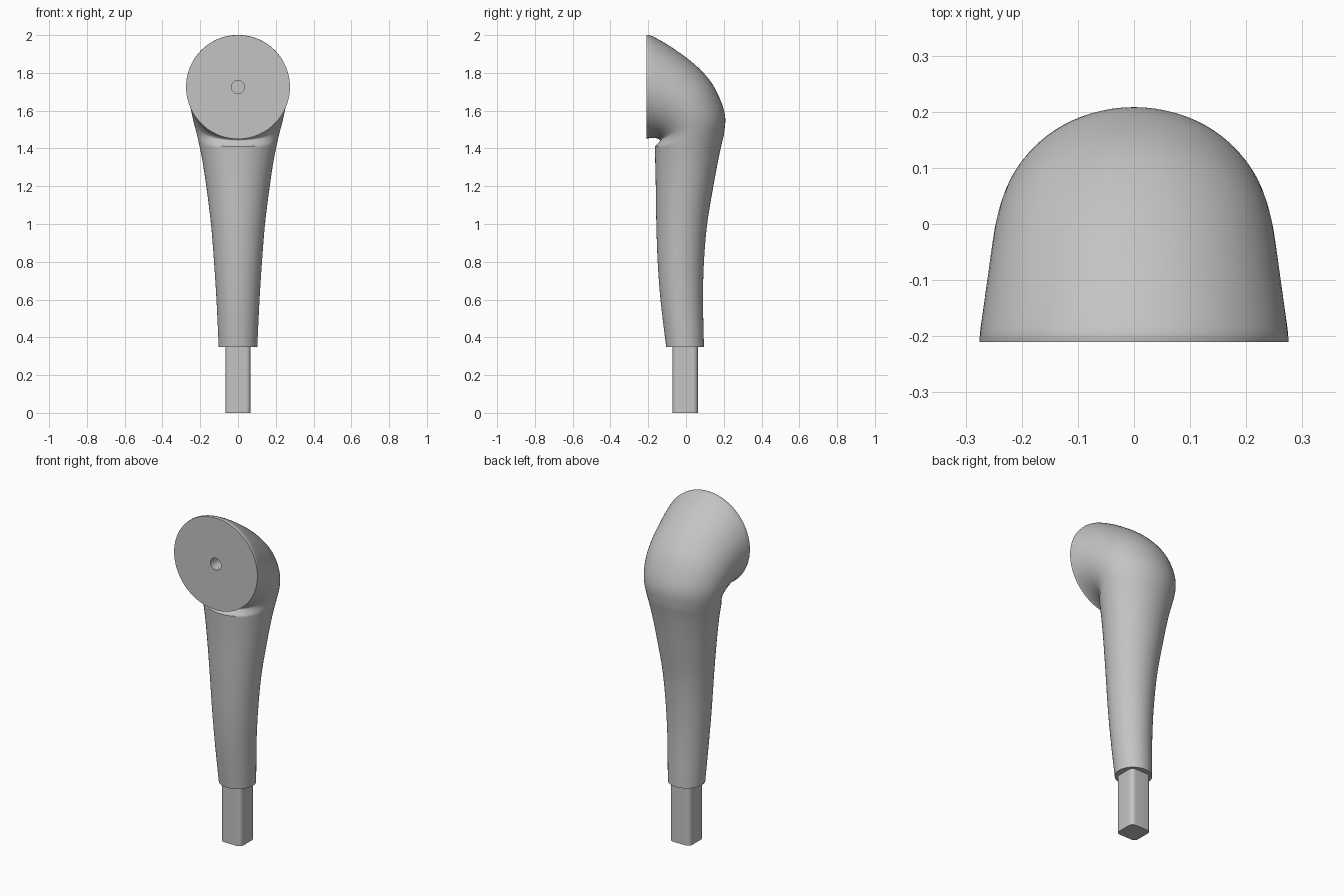
import bpy, bmesh, math
from mathutils import Vector

if "Cube" in bpy.data.objects:
    bpy.data.objects.remove(bpy.data.objects["Cube"])

grey = bpy.data.materials.new("light grey")
grey.diffuse_color = (0.55, 0.55, 0.55, 1)
grey.use_nodes = True
grey.node_tree.nodes["Principled BSDF"].inputs["Base Color"].default_value = grey.diffuse_color


def finish(name, bm):
    bmesh.ops.recalc_face_normals(bm, faces=bm.faces[:])
    me = bpy.data.meshes.new(name)
    bm.to_mesh(me)
    bm.free()
    ob = bpy.data.objects.new(name, me)
    me.materials.append(grey)
    bpy.context.collection.objects.link(ob)
    bpy.ops.object.select_all(action='DESELECT')
    ob.select_set(True)
    bpy.context.view_layer.objects.active = ob
    bpy.ops.object.shade_smooth_by_angle(angle=math.radians(35))
    return ob


def skin(bm, rings):
    """Join closed rings of points with quads and cap both ends."""
    loops = [[bm.verts.new(p) for p in r] for r in rings]
    n = len(loops[0])
    for a, b in zip(loops, loops[1:]):
        for i in range(n):
            j = (i + 1) % n
            bm.faces.new((a[i], a[j], b[j], b[i]))
    bm.faces.new(loops[0])
    bm.faces.new(loops[-1])


def ellipse(s, n=72):
    """Ellipse spanning front point (y, z), back point (y, z), half width."""
    a, b = Vector((0, s[0], s[1])), Vector((0, s[2], s[3]))
    mid, half = (a + b) / 2, (b - a) / 2
    return [mid + half * math.cos(t) + Vector((s[4] * math.sin(t), 0, 0))
            for t in (2 * math.pi * i / n for i in range(n))]


def smooth(keys, steps=5):
    """Catmull-Rom interpolation of the sections."""
    out = []
    for i in range(len(keys) - 1):
        p0, p1 = keys[max(i - 1, 0)], keys[i]
        p2, p3 = keys[i + 1], keys[min(i + 2, len(keys) - 1)]
        for k in range(steps):
            t = k / steps
            out.append([0.5 * (2 * b + (c - a) * t + (2 * a - 5 * b + 4 * c - d) * t * t
                               + (3 * b - a - 3 * c + d) * t ** 3)
                        for a, b, c, d in zip(p0, p1, p2, p3)])
    return out + [keys[-1]]


# Lever: tapered grip sweeping forward into a round head
grip = [
    (-.105, .35, .095, .35, .102),
    (-.135, .60, .090, .60, .114),
    (-.150, .80, .095, .80, .127),
    (-.157, 1.0, .112, 1.0, .143),
    (-.160, 1.2, .145, 1.2, .168),
    (-.163, 1.33, .175, 1.36, .190),
    (-.165, 1.41, .200, 1.47, .210),
]
head = [
    (-.165, 1.41, .200, 1.47, .210),
    (-.148, 1.428, .208, 1.56, .222),
    (-.138, 1.442, .185, 1.65, .235),
    (-.150, 1.452, .130, 1.755, .247),
    (-.165, 1.455, .040, 1.85, .256),
    (-.185, 1.455, -.08, 1.938, .266),
    (-.200, 1.453, -.18, 1.995, .274),
    (-.210, 1.450, -.21, 2.0, .275),
]
# Small blind hole in the middle of the flat front face
hole = [(y, 1.69, y, 1.76, .035) for y in (-.21, -.13)]
bm = bmesh.new()
skin(bm, [ellipse(s) for s in smooth(grip) + smooth(head)[1:] + hole])
finish("lever_handle", bm)

# Square peg with rounded corners
half, rad, cy = .067, .026, -.004
outline = []
for q in range(4):
    c = math.pi / 4 + q * math.pi / 2
    cx = math.copysign(half - rad, math.cos(c))
    cyy = math.copysign(half - rad, math.sin(c)) + cy
    for k in range(9):
        t = q * math.pi / 2 + k * math.pi / 16
        outline.append((cx + rad * math.cos(t), cyy + rad * math.sin(t)))
bm = bmesh.new()
skin(bm, [[(x, y, z) for x, y in outline] for z in (0, .37)])
finish("square_peg", bm)
